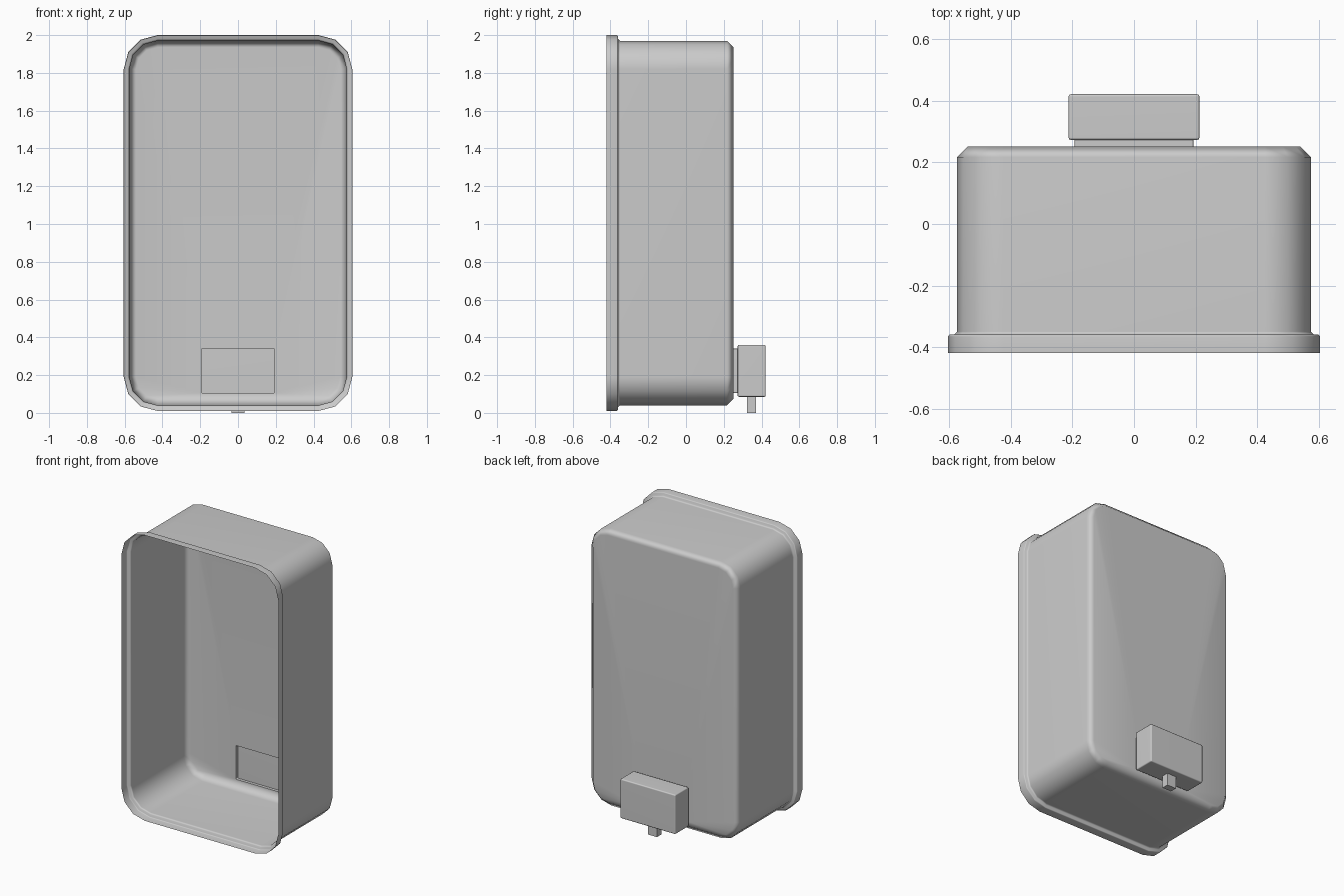
import bpy, bmesh, math

if "Cube" in bpy.data.objects:
    bpy.data.objects.remove(bpy.data.objects["Cube"])


def ring(bm, y, half_w, z0, z1, r, seg=3):
    """Rounded-rectangle loop of vertices in the XZ plane at depth y."""
    corners = [(half_w - r, z1 - r, 0), (-half_w + r, z1 - r, 90),
               (-half_w + r, z0 + r, 180), (half_w - r, z0 + r, 270)]
    verts = []
    for cx, cz, start in corners:
        for i in range(seg + 1):
            a = math.radians(start + 90 * i / seg)
            verts.append(bm.verts.new((cx + r * math.cos(a), y, cz + r * math.sin(a))))
    return verts


def finish(name, bm, angle):
    mesh = bpy.data.meshes.new(name)
    bm.to_mesh(mesh)
    bm.free()
    obj = bpy.data.objects.new(name, mesh)
    bpy.context.collection.objects.link(obj)
    bpy.ops.object.select_all(action='DESELECT')
    obj.select_set(True)
    bpy.context.view_layer.objects.active = obj
    bpy.ops.object.shade_smooth_by_angle(angle=math.radians(angle))
    obj.modifiers.new("weighted_normals", 'WEIGHTED_NORMAL').keep_sharp = True
    return obj


def block(name, lo, hi, bevel=0.0):
    bm = bmesh.new()
    bmesh.ops.create_cube(bm, size=1)
    for v in bm.verts:
        v.co = [(a + b) / 2 + c * (b - a) for a, b, c in zip(lo, hi, v.co)]
    if bevel:
        bmesh.ops.bevel(bm, geom=bm.edges[:], offset=bevel, segments=2,
                        profile=0.5, affect='EDGES')
    return finish(name, bm, 50)


# Thin open shell: stepped front rim, body, chamfered back, recessed neck
bm = bmesh.new()
Z_MID, Z_EXTRA = 1.005, 0.39
rings = []
for y, w in [(-0.42, 0.605), (-0.366, 0.605), (-0.36, 0.599), (-0.359, 0.584),
             (-0.35, 0.575), (0.217, 0.575), (0.252, 0.54)]:
    h = w + Z_EXTRA
    rings.append(ring(bm, y, w, Z_MID - h, Z_MID + h, w - 0.425))
for y in (0.252, 0.275):
    rings.append(ring(bm, y, 0.193, 0.105, 0.34, 0.006))
for a, b in zip(rings, rings[1:]):
    n = len(a)
    for i in range(n):
        j = (i + 1) % n
        bm.faces.new((a[i], b[i], b[j], a[j]))
bmesh.ops.recalc_face_normals(bm, faces=bm.faces[:])
finish("housing_shell", bm, 50)

# Connection box on the back and its outlet stub
block("connection_box", (-0.213, 0.273, 0.085), (0.213, 0.422, 0.36), 0.008)
block("outlet_stub", (-0.035, 0.322, 0.0), (0.035, 0.37, 0.09))
